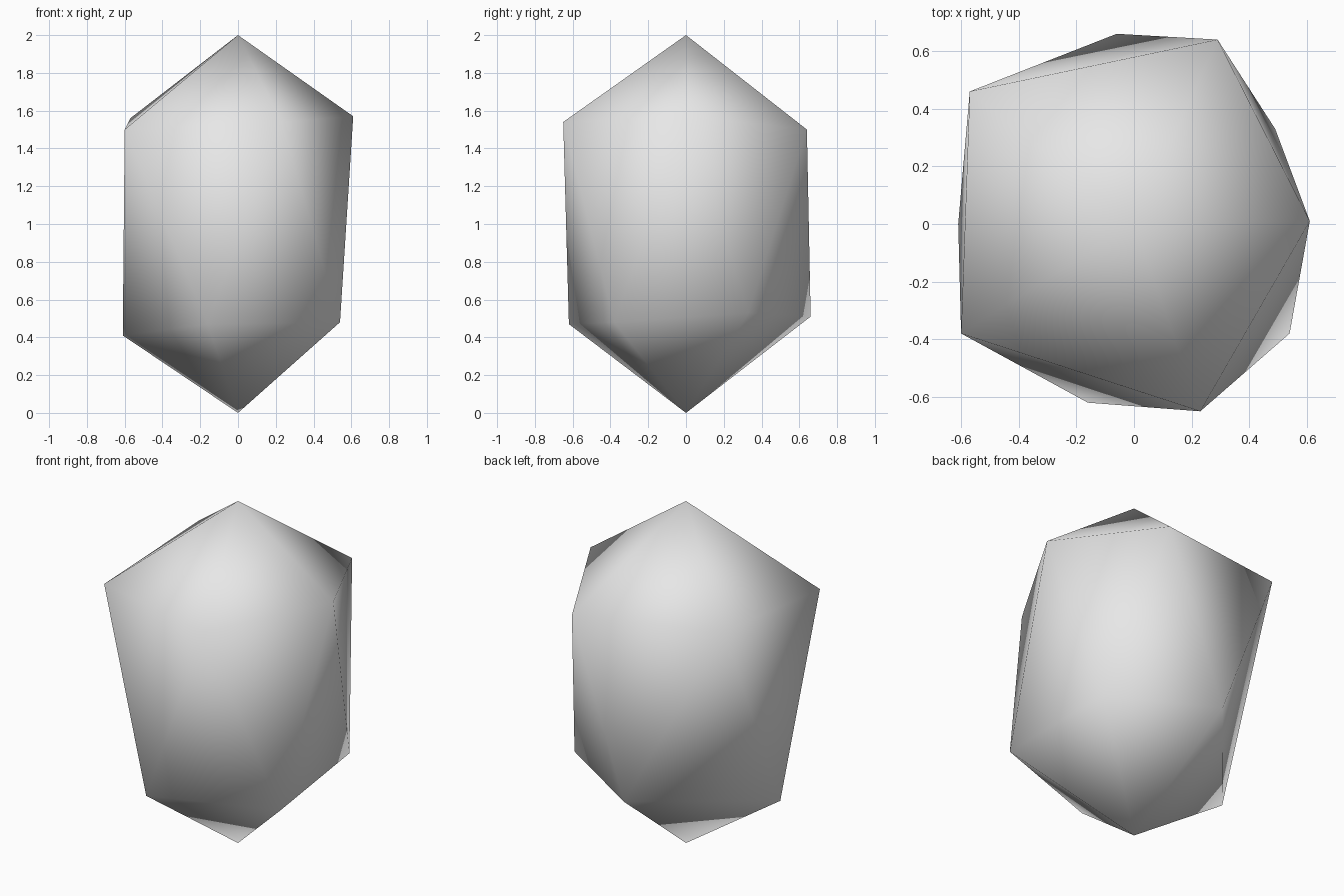
import bpy
import bmesh

default_cube = bpy.data.objects.get("Cube")
if default_cube:
    bpy.data.objects.remove(default_cube, do_unlink=True)

# Stone material
stone = bpy.data.materials.new("light grey stone")
stone.use_nodes = True
grey = (0.8, 0.8, 0.8, 1)
stone.diffuse_color = grey
shader = next(n for n in stone.node_tree.nodes if n.type == "BSDF_PRINCIPLED")
shader.inputs["Base Color"].default_value = grey
shader.inputs["Roughness"].default_value = 0.8

# Two uneven five-sided rings, both counter-clockwise, the lower one half a step ahead
upper_ring = [(0.61, 0.01, 1.57), (0.29, 0.64, 1.5), (-0.57, 0.46, 1.56),
              (-0.6, -0.38, 1.5), (0.23, -0.65, 1.54)]
lower_ring = [(0.49, 0.33, 0.53), (-0.06, 0.66, 0.51), (-0.61, 0, 0.41),
              (-0.16, -0.62, 0.47), (0.54, -0.38, 0.48)]

bm = bmesh.new()
top = bm.verts.new((0, 0, 2))
bottom = bm.verts.new((0, 0, 0))
upper = [bm.verts.new(point) for point in upper_ring]
lower = [bm.verts.new(point) for point in lower_ring]

# Top cap, zigzag band of triangles, bottom cap
count = len(upper)
for i in range(count):
    following = (i + 1) % count
    bm.faces.new((top, upper[i], upper[following]))
    bm.faces.new((upper[i], lower[i], upper[following]))
    bm.faces.new((upper[following], lower[i], lower[following]))
    bm.faces.new((bottom, lower[following], lower[i]))
bmesh.ops.recalc_face_normals(bm, faces=bm.faces)

# Fully smooth stone
for face in bm.faces:
    face.smooth = True
mesh = bpy.data.meshes.new("stone")
bm.to_mesh(mesh)
bm.free()
mesh.materials.append(stone)
rock = bpy.data.objects.new("stone", mesh)
bpy.context.collection.objects.link(rock)
